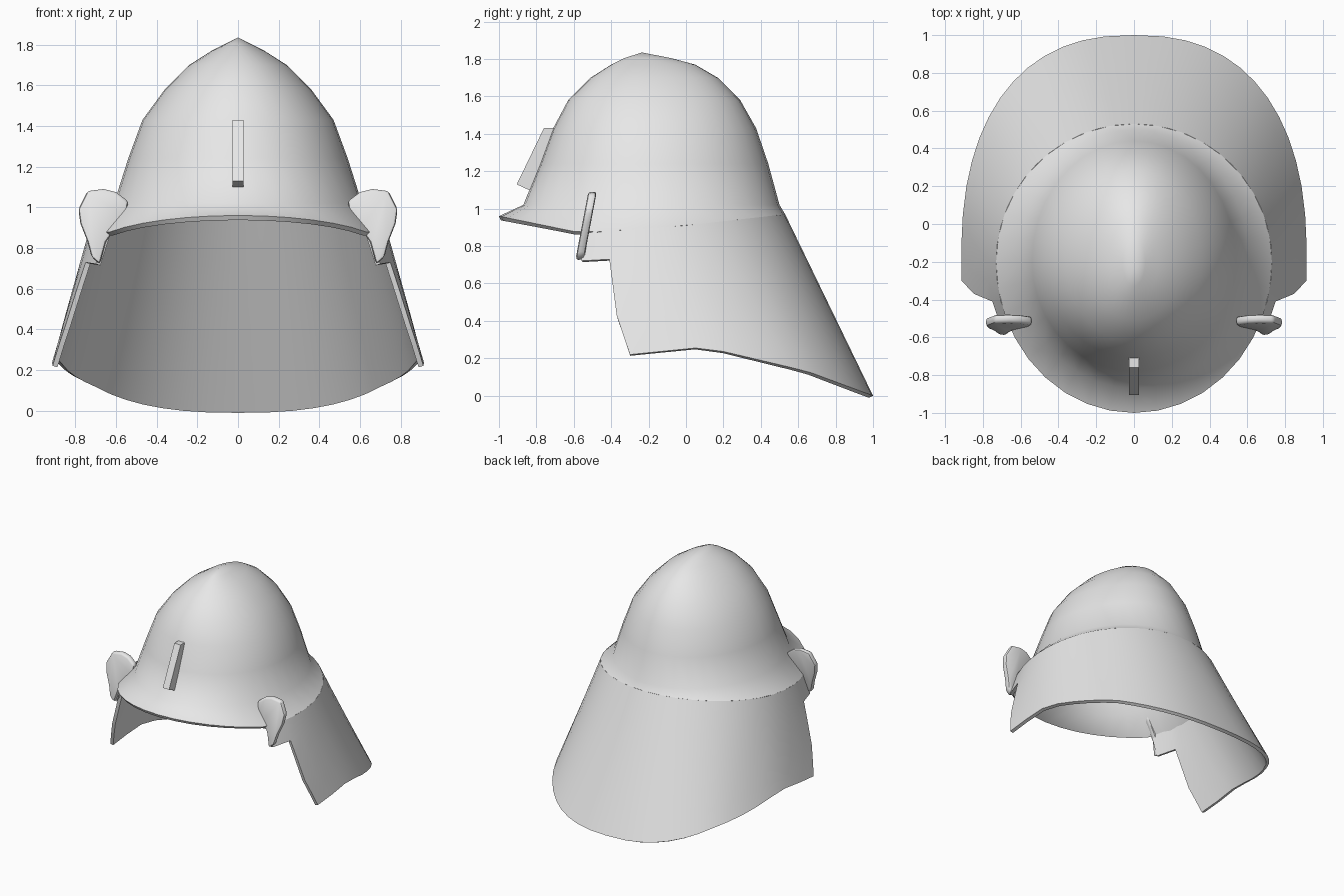
import bpy
import bmesh
from math import sin, cos, asin, pi, radians

cube = bpy.data.objects.get("Cube")
if cube:
    bpy.data.objects.remove(cube, do_unlink=True)

grey = bpy.data.materials.new("plain_grey")
grey.use_nodes = True
grey.diffuse_color = (0.8, 0.8, 0.8, 1)
grey.node_tree.nodes["Principled BSDF"].inputs["Base Color"].default_value = (0.8, 0.8, 0.8, 1)

CY = -0.2          # shared centre line of every ring
SEGMENTS = 36


def lerp(a, b, t):
    return a + (b - a) * t


def sample(points, v):
    """Piecewise linear lookup in (position, value) pairs."""
    for (p, a), (q, b) in zip(points, points[1:]):
        if v <= q:
            return lerp(a, b, max(0, (v - p) / (q - p)))
    return points[-1][1]


def finish(name, bm, mirror=False, thickness=0, bevel=0, angle=40):
    """Turn a bmesh into a named, shaded object."""
    mesh = bpy.data.meshes.new(name)
    bm.to_mesh(mesh)
    bm.free()
    mesh.materials.append(grey)
    obj = bpy.data.objects.new(name, mesh)
    bpy.context.collection.objects.link(obj)
    bpy.ops.object.select_all(action="DESELECT")
    obj.select_set(True)
    bpy.context.view_layer.objects.active = obj
    if bevel:
        mod = obj.modifiers.new("bevel", "BEVEL")
        mod.width, mod.segments = bevel, 2
    if mirror:
        obj.modifiers.new("mirror", "MIRROR")
    if thickness:
        mod = obj.modifiers.new("solidify", "SOLIDIFY")
        mod.thickness, mod.offset = thickness, -1
    for mod in list(obj.modifiers):
        bpy.ops.object.modifier_apply(modifier=mod.name)
    bpy.ops.object.shade_smooth_by_angle(angle=radians(angle))
    return obj


def prism(outline, place, depth):
    """Extrude a closed outline; place(u, v, w) gives the 3D position."""
    bm = bmesh.new()
    sides = [[bm.verts.new(place(u, v, w)) for u, v in outline]
             for w in (-depth / 2, depth / 2)]
    bm.faces.new(sides[0])
    bm.faces.new(sides[1][::-1])
    n = len(outline)
    for i in range(n):
        j = (i + 1) % n
        bm.faces.new((sides[0][i], sides[1][i], sides[1][j], sides[0][j]))
    bmesh.ops.recalc_face_normals(bm, faces=bm.faces)
    return bm


# Rim where crown, brim and neck guard meet
RIM_Z = [(-1, 0.96), (-0.56, 0.87), (0, 0.91), (0.53, 0.97)]
HEM_Z = [(-0.3, 0.22), (0.1, 0.26), (0.65, 0.13), (1, 0)]


def flare_point(t, theta):
    """Point on the flared surface: t = 0 at the rim, 1 at the hem."""
    def ring(k):
        power = 2 / lerp(2, 2.4, k)
        s, c = sin(theta), max(0, cos(theta))
        reach = lerp(0.73, 1.2, k) if s > 0 else -0.8
        return lerp(0.73, 0.915, k) * c ** power, CY + reach * abs(s) ** power
    x, y = ring(t)
    return x, y, lerp(sample(RIM_Z, ring(0)[1]), sample(HEM_Z, ring(1)[1]), t)


def front_angle(t, y):
    return -asin(((CY - y) / 0.8) ** (lerp(2, 2.4, t) / 2))


# Crown with its front brim: rings of height, half width, front y, back y
rings = [(1.805, 0.06, -0.33, -0.08), (1.77, 0.13, -0.40, 0.05), (1.70, 0.24, -0.51, 0.17),
         (1.58, 0.36, -0.63, 0.29), (1.43, 0.47, -0.71, 0.375),
         (1.24, 0.54, -0.78, 0.44), (1.02, 0.61, -0.87, 0.50)]
bm = bmesh.new()
apex = bm.verts.new((0, -0.235, 1.835))
angles = [2 * pi * i / SEGMENTS for i in range(SEGMENTS)]
loops = []
for z, half, front, back in rings:
    loops.append([bm.verts.new((half * cos(a),
                                CY + sin(a) * (back - CY if sin(a) > 0 else CY - front), z))
                  for a in angles])
rim = []
for a in angles:
    y = CY + sin(a) * (0.73 if sin(a) > 0 else 0.8)
    rim.append(bm.verts.new((0.73 * cos(a), y, sample(RIM_Z, y))))
loops.append(rim)
for i in range(SEGMENTS):
    j = (i + 1) % SEGMENTS
    bm.faces.new((apex, loops[0][i], loops[0][j]))
    for up, low in zip(loops, loops[1:]):
        bm.faces.new((up[i], low[i], low[j], up[j]))
finish("crown", bm, thickness=0.025, angle=50)

# Neck guard: half a flared sheet, with a short tab at the top front
rows = [0, 0.23, 0.45, 0.69, 0.85, 1]
EDGE_Y = [(0.23, -0.41), (0.69, -0.37), (1, -0.3)]
COLUMNS = 14
bm = bmesh.new()
grid = []
for t in rows:
    end = front_angle(t, sample(EDGE_Y, t))
    thetas = [lerp(pi / 2, end, i / COLUMNS) for i in range(COLUMNS + 1)]
    if t <= 0.23:
        thetas.append(front_angle(t, -0.56))
    line = [bm.verts.new(flare_point(t, a)) for a in thetas]
    line[0].co.x = 0
    grid.append(line)
for up, low in zip(grid, grid[1:]):
    for i in range(min(len(up), len(low)) - 1):
        bm.faces.new((up[i], up[i + 1], low[i + 1], low[i]))
finish("neck_guard", bm, mirror=True, thickness=0.025, angle=50)

# Turned-back side wings, leaning slightly backwards
wing = [(0.54, 1.03), (0.60, 1.075), (0.66, 1.09), (0.74, 1.08), (0.785, 0.99),
        (0.775, 0.92), (0.74, 0.83), (0.72, 0.755), (0.68, 0.72), (0.65, 0.83),
        (0.60, 0.90), (0.55, 0.96)]
bm = prism(wing, lambda u, v, w: (u, -0.57 + (v - 0.72) * 0.19 + w, v), 0.045)
finish("side_wings", bm, mirror=True, bevel=0.015)

# Upright crest holder on the brow
holder = [(-0.68, 1.43), (-0.76, 1.43), (-0.905, 1.13), (-0.84, 1.10), (-0.78, 1.10)]
bm = prism(holder, lambda u, v, w: (w, u, v), 0.055)
finish("crest_holder", bm, angle=30)
